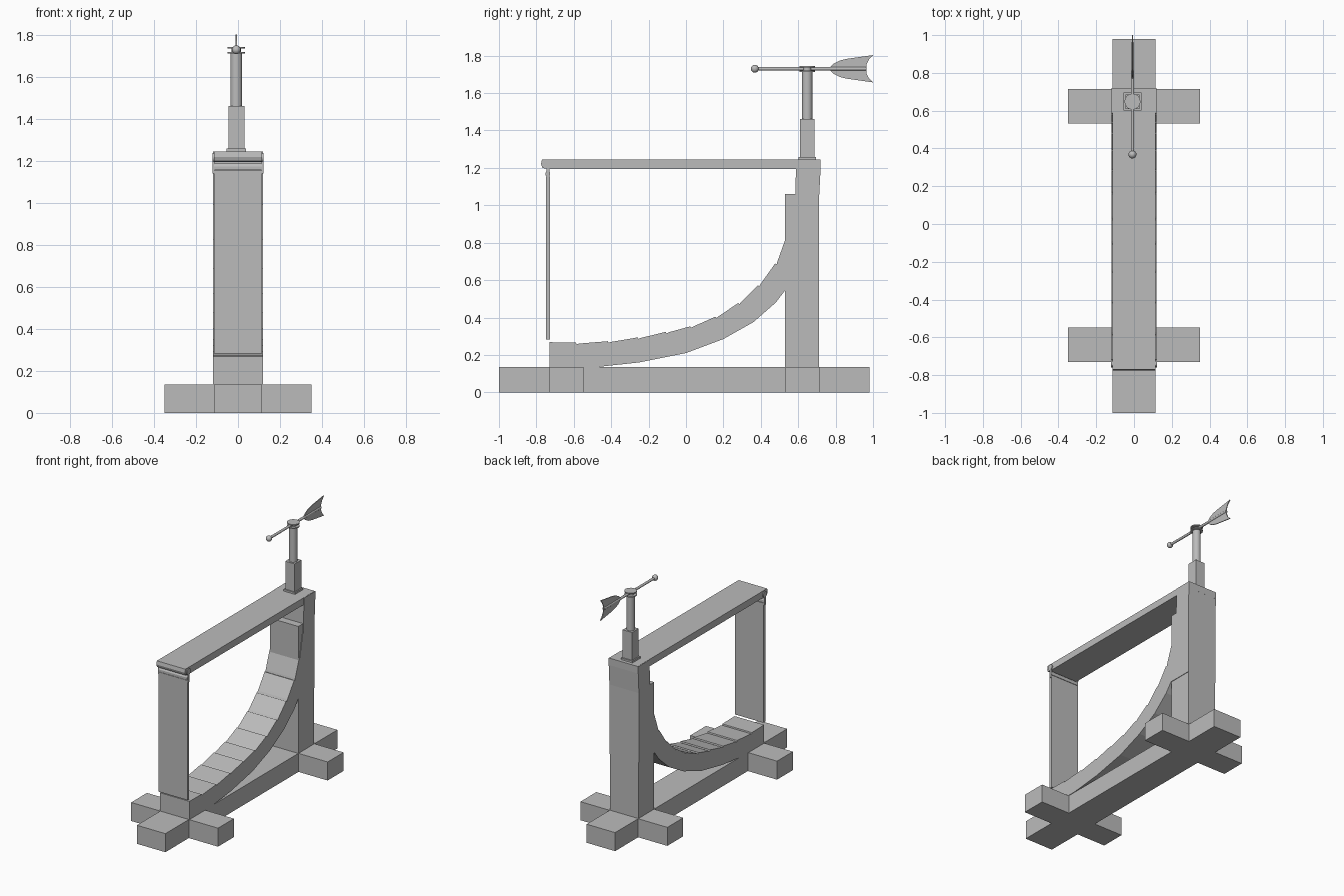
import bpy, bmesh, math
from mathutils import Vector, Matrix

if "Cube" in bpy.data.objects:
    bpy.data.objects.remove(bpy.data.objects["Cube"], do_unlink=True)

grey = bpy.data.materials.new("plain grey")
grey.use_nodes = True
GREY = (0.5, 0.5, 0.5, 1)
grey.diffuse_color = GREY
grey.node_tree.nodes["Principled BSDF"].inputs["Base Color"].default_value = GREY


def finish(name, bm, smooth=False):
    bmesh.ops.recalc_face_normals(bm, faces=bm.faces)
    mesh = bpy.data.meshes.new(name)
    bm.to_mesh(mesh)
    bm.free()
    mesh.materials.append(grey)
    obj = bpy.data.objects.new(name, mesh)
    bpy.context.collection.objects.link(obj)
    if smooth:
        bpy.ops.object.select_all(action='DESELECT')
        obj.select_set(True)
        bpy.context.view_layer.objects.active = obj
        bpy.ops.object.shade_smooth_by_angle(angle=math.radians(40))
    return obj


def box(name, x, y, z):
    bm = bmesh.new()
    size = Matrix.Diagonal((x[1] - x[0], y[1] - y[0], z[1] - z[0], 1))
    centre = Matrix.Translation((sum(x) / 2, sum(y) / 2, sum(z) / 2))
    bmesh.ops.create_cube(bm, size=1, matrix=centre @ size)
    return finish(name, bm)


def slab(name, profile, x0, x1):
    """Side profile of (y, z) points, extruded along x."""
    bm = bmesh.new()
    face = bm.faces.new([bm.verts.new((x0, y, z)) for y, z in profile])
    out = bmesh.ops.extrude_face_region(bm, geom=[face])
    moved = [v for v in out["geom"] if isinstance(v, bmesh.types.BMVert)]
    bmesh.ops.translate(bm, verts=moved, vec=(x1 - x0, 0, 0))
    return finish(name, bm)


def rod(name, start, end, radius, sides=24):
    bm = bmesh.new()
    a, b = Vector(start), Vector(end)
    turn = (b - a).to_track_quat('Z', 'Y').to_matrix().to_4x4()
    bmesh.ops.create_cone(bm, cap_ends=True, segments=sides, radius1=radius, radius2=radius,
                          depth=(b - a).length, matrix=Matrix.Translation((a + b) / 2) @ turn)
    return finish(name, bm, True)


HALF = 0.115
BASE = 0.135

# Base beam and crossing feet, as arms on both sides
box("base_beam", (-HALF, HALF), (-1, 0.98), (0, BASE))
for end, y in (("front", (-0.73, -0.548)), ("back", (0.532, 0.715))):
    for side, s in (("left", 1), ("right", -1)):
        box(f"{end}_foot_{side}", sorted((s * HALF, s * 0.35)), y, (0, BASE))

# Back post
box("back_post", (-HALF, HALF), (0.53, 0.712), (BASE, 1.06))

# Curved rib with grooves between its treads, rising into the post head
tread = [(-0.73, 0.268), (-0.58, 0.266), (-0.41, 0.274), (-0.25, 0.295), (-0.1, 0.325),
         (0.03, 0.355), (0.165, 0.408), (0.285, 0.482), (0.39, 0.578), (0.48, 0.695),
         (0.537, 0.835), (0.577, 1.0), (0.588, 1.2)]
under = [(0.53, 0.545), (0.48, 0.48), (0.36, 0.375), (0.2, 0.285), (0, 0.21),
         (-0.25, 0.16), (-0.48, BASE), (-0.73, BASE)]
profile = [tread[0]]
for a, b, c in zip(tread, tread[1:], tread[2:]):
    p = Vector(b)
    along = (Vector(c) - Vector(a)).normalized()
    inward = Vector((along.y, -along.x)) * 0.009
    for q in (p - along * 0.008, p - along * 0.006 + inward, p + along * 0.008 + inward * 0.6):
        profile.append(tuple(q))
profile += [tread[-1], (0.588, 1.245), (0.72, 1.245), (0.72, 1.2), (0.712, 1.05), (0.712, 0.545)]
slab("curved_rib", profile + under, -0.119, 0.119)

# Top beam with a rounded front end
slab("top_beam", [(-0.745, 1.195), (-0.768, 1.2), (-0.775, 1.22), (-0.77, 1.245),
                  (0.72, 1.246), (0.72, 1.195)], -HALF, HALF)
rod("hinge_bar", (-0.122, -0.738, 1.217), (0.122, -0.738, 1.217), 0.022)

# Hanging front panel with a thin top lip and side links
box("hanging_panel", (-HALF, HALF), (-0.748, -0.727), (0.283, 1.155))
slab("panel_lip", [(-0.75, 1.158), (-0.75, 1.175), (-0.742, 1.188), (-0.733, 1.188),
                   (-0.727, 1.175), (-0.727, 1.158)], -HALF, HALF)
for side, s in (("left", 1), ("right", -1)):
    box(f"panel_link_{side}", sorted((s * 0.112, s * 0.121)), (-0.746, -0.73), (1.14, 1.215))

# Mast on top of the post
MX, MY = -0.008, 0.648
for name, half, z in (("mast_plate", 0.047, (1.245, 1.259)), ("mast_block", 0.038, (1.259, 1.462))):
    box(name, (MX - half, MX + half), (MY - half, MY + half), z)
for name, r, z0, z1 in (("mast_tube", 0.028, 1.462, 1.714), ("lower_disc", 0.042, 1.712, 1.72),
                        ("vane_hub", 0.022, 1.72, 1.736), ("upper_disc", 0.042, 1.736, 1.744)):
    rod(name, (MX, MY, z0), (MX, MY, z1), r)

# Wind vane: rod, ball and forked tail
VZ = 1.73
rod("vane_rod", (MX, 0.37, VZ), (MX, 0.962, VZ), 0.009, 16)
bm = bmesh.new()
bmesh.ops.create_uvsphere(bm, u_segments=20, v_segments=12, radius=0.021,
                          matrix=Matrix.Translation((MX, 0.368, VZ)))
finish("vane_ball", bm, True)
upper = [(0.77, 0.008), (0.79, 0.027), (0.82, 0.043), (0.86, 0.053), (1.0, 0.073),
         (0.978, 0.05), (0.964, 0.022)]
tail = [(y, VZ + h) for y, h in upper] + [(y, VZ - h) for y, h in reversed(upper)]
slab("vane_tail", tail, MX - 0.003, MX + 0.003)
